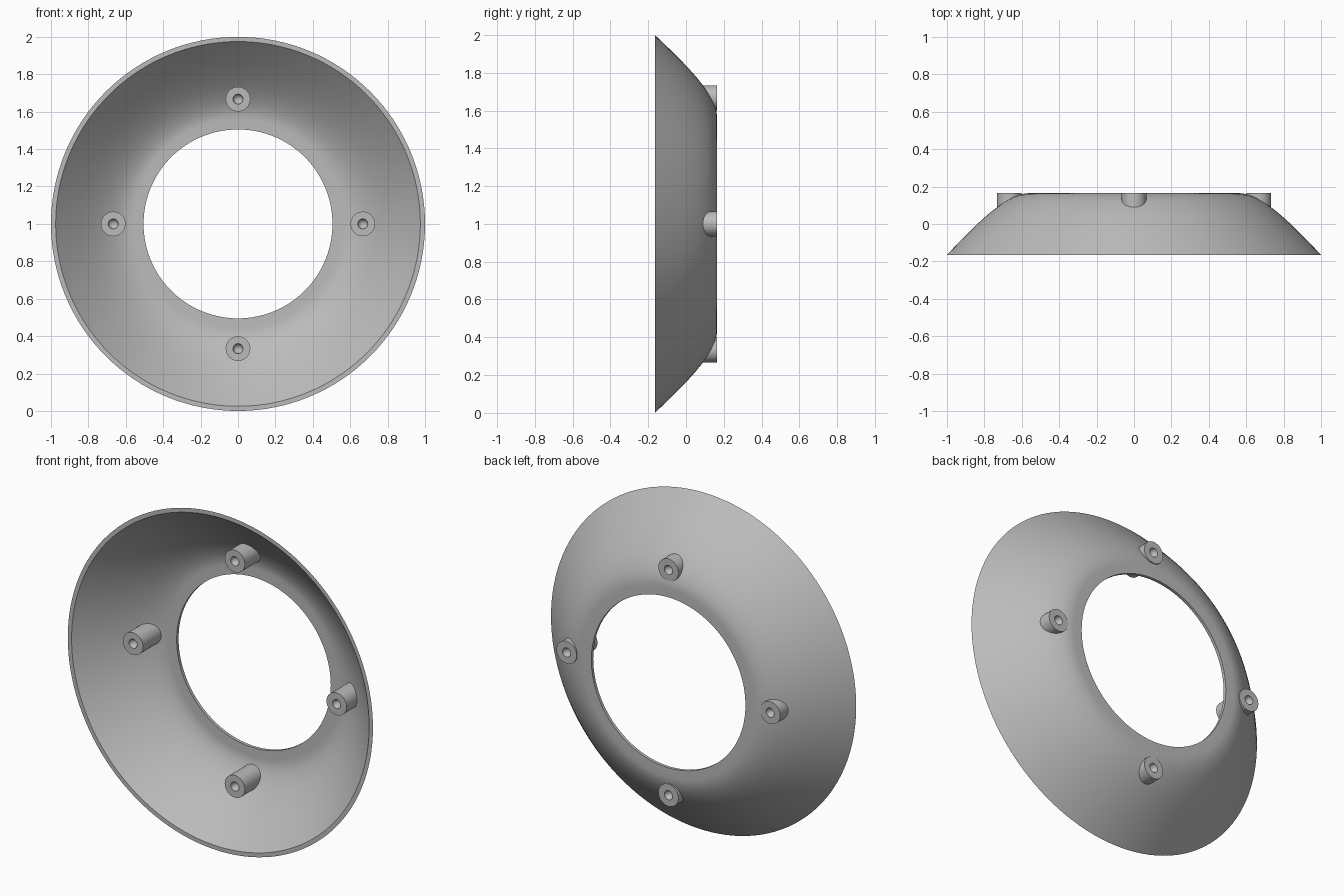
import bpy, bmesh, math
from mathutils import Vector, Matrix
from mathutils.geometry import interpolate_bezier

cube = bpy.data.objects.get("Cube")
if cube:
    bpy.data.objects.remove(cube, do_unlink=True)

grey = bpy.data.materials.new("plain grey")
grey.use_nodes = True
colour = (0.5, 0.5, 0.5, 1)
grey.diffuse_color = colour
grey.node_tree.nodes["Principled BSDF"].inputs["Base Color"].default_value = colour


def lathe(name, profile, steps, centre, closed):
    """Turn a (radius, y) profile around the y axis."""
    bm = bmesh.new()
    verts = [bm.verts.new((r, y, 0)) for r, y in profile]
    edges = [bm.edges.new(pair) for pair in zip(verts, verts[1:])]
    if closed:
        edges.append(bm.edges.new((verts[-1], verts[0])))
    bmesh.ops.spin(bm, geom=verts + edges, cent=(0, 0, 0), axis=(0, 1, 0),
                   angle=math.tau, steps=steps, use_merge=True)
    bmesh.ops.remove_doubles(bm, verts=bm.verts, dist=1e-5)
    bmesh.ops.recalc_face_normals(bm, faces=bm.faces)
    mesh = bpy.data.meshes.new(name)
    bm.to_mesh(mesh)
    bm.free()
    mesh.materials.append(grey)
    obj = bpy.data.objects.new(name, mesh)
    obj.location = centre
    bpy.context.collection.objects.link(obj)
    bpy.ops.object.select_all(action='DESELECT')
    obj.select_set(True)
    bpy.context.view_layer.objects.active = obj
    bpy.ops.object.shade_smooth_by_angle(angle=math.radians(30))
    return obj


FRONT, BACK = -0.165, 0.165
WALL = 0.018

# Flared shell: curved outer skin, flat inner lip, and an offset inner skin
outer = [Vector(p[:2]) for p in interpolate_bezier(
    Vector((1, FRONT, 0)), Vector((0.83, 0.015, 0)),
    Vector((0.68, BACK, 0)), Vector((0.56, BACK, 0)), 20)]
inner = [Vector((0.975, FRONT))]
for before, here, after in zip(outer, outer[1:], outer[2:]):
    run = (after - before).normalized()
    inner.append(here + Vector((-run.y, run.x)) * WALL)
inner += [Vector((0.56, BACK - WALL)), Vector((0.505, BACK - WALL))]
outer.append(Vector((0.505, BACK)))
lathe("flared_ring", outer + inner[::-1], 128, (0, 0, 1), True)

# Four screw posts with a round dimple in each end
POST, HOLE, POST_FRONT = 0.066, 0.027, -0.03
arc = [(HOLE * math.sin(a), HOLE * math.cos(a))
       for a in (math.pi / 2 * i / 6 for i in range(7))]
post = [(r, POST_FRONT + d) for r, d in arc]
post += [(POST, POST_FRONT), (POST, BACK)]
post += [(r, BACK - d) for r, d in reversed(arc)]
for i, side in enumerate(("left", "top", "right", "bottom")):
    spot = Matrix.Rotation(-i * math.pi / 2, 3, 'Y') @ Vector((0.667, 0, 0))
    lathe(side + "_screw_post", post, 32, spot + Vector((0, 0, 1)), False)
